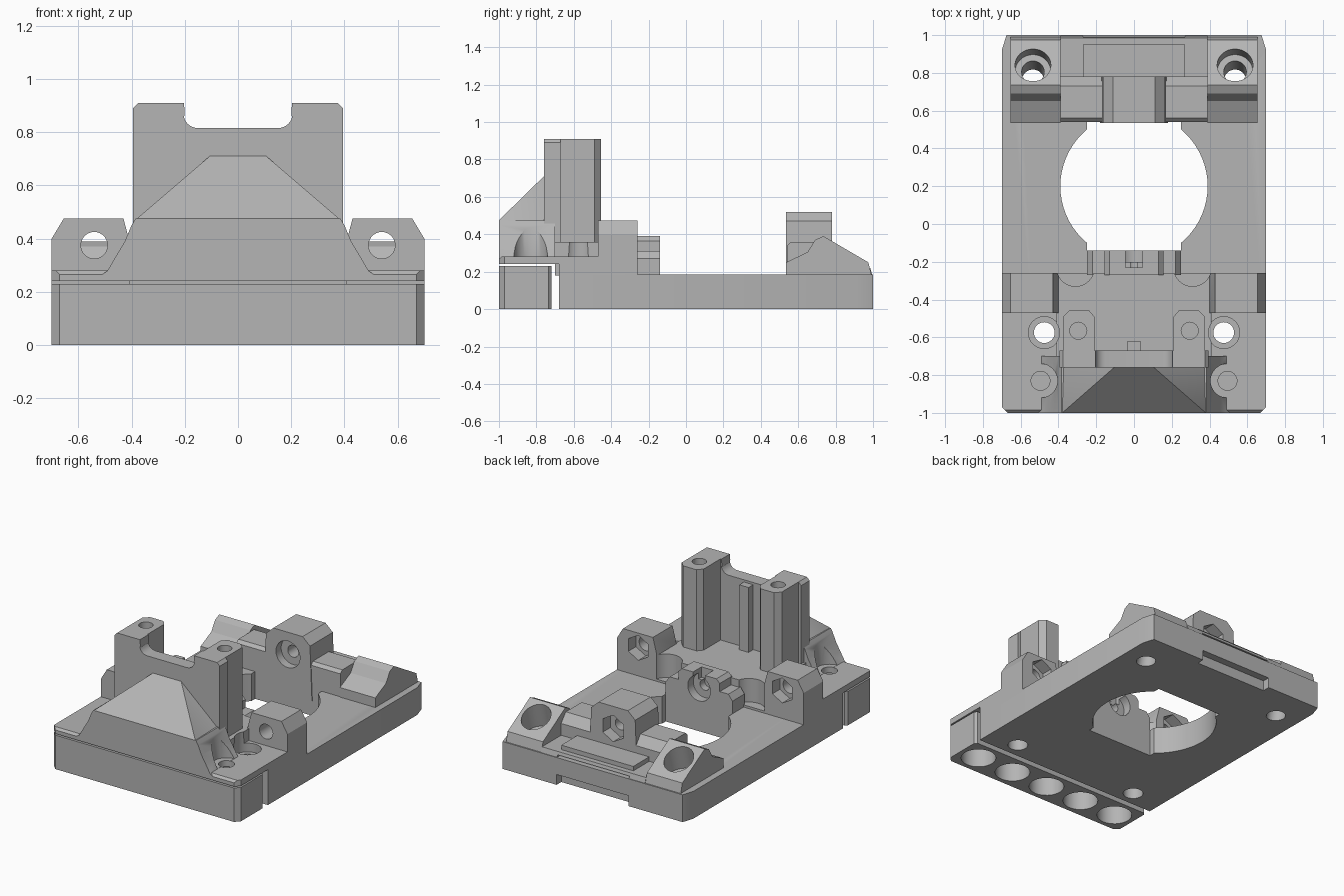
import bpy, bmesh, math
from mathutils import Vector, Matrix

cube = bpy.data.objects.get("Cube")
if cube:
    bpy.data.objects.remove(cube, do_unlink=True)

grey = bpy.data.materials.new("plain grey")
grey.use_nodes = True
COLOUR = (0.46, 0.46, 0.46, 1)
grey.diffuse_color = COLOUR
for node in grey.node_tree.nodes:
    if node.type == 'BSDF_PRINCIPLED':
        node.inputs["Base Color"].default_value = COLOUR

parts = []


def finish(name, bm, cutter=False):
    bmesh.ops.recalc_face_normals(bm, faces=bm.faces)
    mesh = bpy.data.meshes.new(name)
    bm.to_mesh(mesh)
    bm.free()
    mesh.materials.append(grey)
    ob = bpy.data.objects.new(name, mesh)
    bpy.context.scene.collection.objects.link(ob)
    if cutter:
        ob.hide_render = True
    else:
        parts.append(ob)
    return ob


def prism(name, axis, pts, a, b, cutter=False):
    """Extrude a 2D outline along an axis from a to b."""
    place = {'x': lambda u, v, w: (w, u, v),
             'y': lambda u, v, w: (u, w, v),
             'z': lambda u, v, w: (u, v, w)}[axis]
    bm = bmesh.new()
    low = [bm.verts.new(place(u, v, a)) for u, v in pts]
    high = [bm.verts.new(place(u, v, b)) for u, v in pts]
    bm.faces.new(low)
    bm.faces.new(high)
    for i in range(len(pts)):
        j = (i + 1) % len(pts)
        bm.faces.new((low[i], low[j], high[j], high[i]))
    return finish(name, bm, cutter)


def box(name, x, y, z, cutter=False):
    outline = [(x[0], y[0]), (x[1], y[0]), (x[1], y[1]), (x[0], y[1])]
    return prism(name, 'z', outline, z[0], z[1], cutter)


def bore(start, end, r, sides=32, r_end=None):
    """Round or hexagonal cutter between two points."""
    p, q = Vector(start), Vector(end)
    d = q - p
    turn = d.to_track_quat('Z', 'Y').to_matrix().to_4x4()
    bm = bmesh.new()
    bmesh.ops.create_cone(bm, cap_ends=True, segments=sides, radius1=r,
                          radius2=r_end or r, depth=d.length,
                          matrix=Matrix.Translation((p + q) / 2) @ turn)
    return finish("cutter", bm, True)


def cut(targets, cutters):
    for ob in targets:
        bpy.context.view_layer.objects.active = ob
        for c in cutters:
            mod = ob.modifiers.new("cut", 'BOOLEAN')
            mod.operation = 'DIFFERENCE'
            mod.solver = 'EXACT'
            mod.object = c
            bpy.ops.object.modifier_apply(modifier=mod.name)
    for c in cutters:
        bpy.data.objects.remove(c, do_unlink=True)


def mirrored(half):
    return half + [(-u, v) for u, v in reversed(half)]


# Base plate with the large clipped round opening
plate = prism("base_plate", 'z', mirrored([(.70, -.68), (.70, .92), (.675, 1)]), 0, .185)
cut([plate], [
    prism("cutter", 'z',
          [(.39 * math.cos(t * math.pi / 32), max(-.14, min(.54, .2 + .39 * math.sin(t * math.pi / 32))))
           for t in range(64)], -.1, .5, True),
    box("cutter", (-.25, .25), (-.14, .54), (-.1, .5), True),
    box("cutter", (-.27, .27), (.95, 1.1), (-.1, .07), True)])

# Separate front bar with five blind holes underneath
bar = prism("front_bar", 'z', mirrored([(.67, -1), (.70, -.97), (.70, -.735), (.685, -.72)]), 0, .23)
cut([bar], [bore((i * .28, -.86, -.1), (i * .28, -.86, .18), .11) for i in range(-2, 3)])

# Shelf over the front bar
shelf = prism("front_shelf", 'x',
              [(-1, .24), (-1, .265), (-.985, .28), (-.46, .28), (-.46, .17), (-.68, .17), (-.68, .24)],
              -.70, .70)
for s in (-1, 1):
    cut([shelf], [prism("cutter", 'z', [(s * .66, -1.01), (s * .71, -1.01), (s * .71, -.96)], .1, .4, True)])

# Flared skirt, hood and raised floor
flare = [(.53, .25), (.49, .28), (.455, .34), (.425, .39)]
skirt = prism("front_skirt", 'y', mirrored(flare + [(.40, .45), (.385, .475)]), -1, -.70)
floor = prism("middle_floor", 'y', mirrored([(.41, .18), (.41, .36)]), -.70, -.26)
bm = bmesh.new()
for s in (-1, 1):
    for x, y, z in ((.38, -1, .475), (.39, -1, .45), (.10, -.755, .715), (.40, -.755, .45)):
        bm.verts.new((s * x, y, z))
bmesh.ops.convex_hull(bm, input=bm.verts)
finish("sloped_hood", bm)

# Tower wall with rounded notch, two screw columns and a centre rib
notch = [(.205, .915), (.20, .87)]
notch += [(.15 + .055 * math.cos(a), .87 - .055 * math.sin(a))
          for a in [k * math.pi / 12 for k in range(1, 7)]]
wall = prism("tower_wall", 'y', mirrored([(.395, .28), (.395, .89), (.375, .91)]), -.76, -.67)
columns = []
for side, s in (("right", -1), ("left", 1)):
    columns.append(prism(side + "_column", 'z',
                   [(s * u, v) for u, v in ((.21, -.70), (.21, -.49), (.24, -.455),
                                            (.34, -.455), (.375, -.49), (.375, -.70))], .28, .91))
cut([wall], [prism("cutter", 'y', mirrored([(.21, 1.0)] + notch[1:]), -.9, -.3, True)])
cut(columns, [bore((s * .295, -.565, .7), (s * .295, -.565, 1), .045) for s in (-1, 1)])
box("centre_rib", (-.035, .035), (-.68, -.62), (.3, .80))

# Ears with bolt holes and hexagonal nut pockets
ears = []
for side, s in (("right", -1), ("left", 1)):
    ears.append(prism(side + "_ear", 'y',
                [(s * u, v) for u, v in ((.40, .17), (.40, .36), (.43, .475), (.655, .475),
                                         (.70, .40), (.70, .17))], -.47, -.26))
    cut([ears[-1]], [bore((s * .54, -.6, .375), (s * .54, -.1, .375), .05),
                     bore((s * .54, -.34, .375), (s * .54, -.1, .375), .085, 6),
                     bore((s * .31, -.23, .2), (s * .31, -.23, .6), .10)])
    cut([floor], [bore((s * .31, -.23, .2), (s * .31, -.23, .6), .10)])

# Vertical holes and clearance reliefs on the front shelf
for s in (-1, 1):
    hole, pin = (s * .475, -.575), (s * .495, -.83)
    cut([shelf, skirt, floor, wall, plate], [bore((*hole, -.1), (*hole, .6), .055)])
    cut([plate], [bore((*hole, -.1), (*hole, .08), .063)])
    cut([shelf, skirt, floor, ears[0], ears[1]], [bore((*hole, .22), (*hole, .5), .087, 32, .075)])
    cut([skirt], [bore((*pin, .281), (*pin, .6), .09)])
    cut([shelf, skirt], [bore((*pin, .2), (*pin, .5), .05)])

# Bearing boss at the front of the opening
boss = prism("front_boss", 'y',
             mirrored([(.25, .10), (.25, .27), (.22, .31), (.155, .31), (.155, .365), (.13, .39)]),
             -.27, -.14)
cut([boss], [bore((0, -.20, .29), (0, -.1, .29), .085),
             bore((0, -.25, .29), (0, -.1, .29), .035),
             box("cutter", (-.045, .045), (-.23, -.1), (.32, .5), True)])

# Rear bridge, its bolt boss and the low rear pad
bridge = prism("rear_bridge", 'x',
               [(.54, .10), (.54, .34), (.56, .36), (.73, .36), (.78, .30), (.78, .22), (.985, .22), (1, .17)],
               -.39, .39)
tower = prism("rear_boss", 'y', mirrored([(.18, .10), (.165, .47), (.11, .52)]), .535, .78)
cut([bridge, tower], [bore((0, .5, .37), (0, .59, .37), .09),
                      bore((0, .4, .37), (0, .9, .37), .04),
                      bore((0, .70, .37), (0, .9, .37), .09, 6)])
cut([bridge], [box("cutter", (-.27, .27), (.95, 1.1), (-.1, .20), True)])
box("rear_pad", (-.27, .27), (.77, .95), (.17, .25))

# Rear corner wedges with tilted screw seats
for side, s in (("right", -1), ("left", 1)):
    wedge = prism(side + "_rear_wedge", 'x',
                  [(.535, .17), (.535, .25), (.65, .305), (.69, .37), (.735, .39), (.975, .25), (.995, .17)],
                  s * .39, s * .655)
    seat = Vector((s * .535, .80, .17))
    along = Vector((0, .26, 1)).normalized()
    cut([plate, wedge], [bore(seat - along * .4, seat + along * .4, .06),
                         bore(seat + along * .02, seat + along * .5, .095)])

for ob in bpy.context.view_layer.objects:
    ob.select_set(ob in parts)
bpy.context.view_layer.objects.active = plate
bpy.ops.object.shade_smooth_by_angle(angle=math.radians(30))
